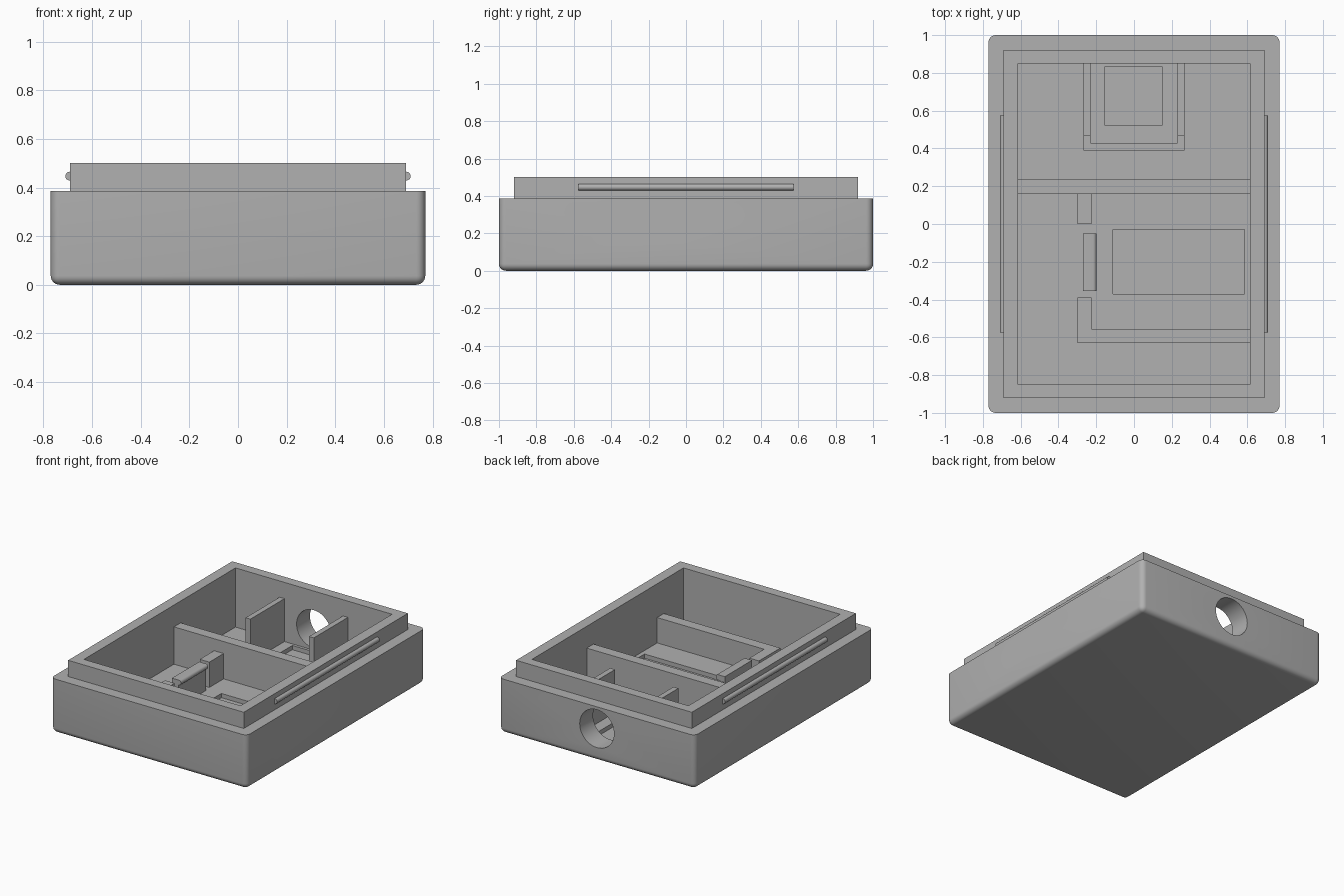
import bpy, bmesh, math
from mathutils import Matrix

if "Cube" in bpy.data.objects:
    bpy.data.objects.remove(bpy.data.objects["Cube"])

grey = bpy.data.materials.new("plain grey")
grey.diffuse_color = (0.44, 0.44, 0.44, 1)
grey.use_nodes = True
grey.node_tree.nodes["Principled BSDF"].inputs["Base Color"].default_value = grey.diffuse_color


def add_object(name, bm):
    bmesh.ops.recalc_face_normals(bm, faces=bm.faces)
    mesh = bpy.data.meshes.new(name)
    bm.to_mesh(mesh)
    bm.free()
    mesh.materials.append(grey)
    ob = bpy.data.objects.new(name, mesh)
    bpy.context.collection.objects.link(ob)
    return ob


def box_bm(x0, x1, y0, y1, z0, z1):
    bm = bmesh.new()
    bmesh.ops.create_cube(bm, size=1)
    for v in bm.verts:
        v.co = (x1 if v.co.x > 0 else x0,
                y1 if v.co.y > 0 else y0,
                z1 if v.co.z > 0 else z0)
    return bm


def box(name, *dims):
    return add_object(name, box_bm(*dims))


def prism(name, points, start, depth, matrix=Matrix()):
    """Extrude a closed 2D outline along local z, then place it."""
    bm = bmesh.new()
    face = bm.faces.new([bm.verts.new((a, b, start)) for a, b in points])
    out = bmesh.ops.extrude_face_region(bm, geom=[face])
    for v in out["geom"]:
        if isinstance(v, bmesh.types.BMVert):
            v.co.z += depth
    bm.transform(matrix)
    return add_object(name, bm)


def arc(cx, cy, r, a0, a1, n):
    return [(cx + r * math.cos(math.radians(a0 + (a1 - a0) * i / n)),
             cy + r * math.sin(math.radians(a0 + (a1 - a0) * i / n)))
            for i in range(n + 1)]


def activate(ob):
    bpy.ops.object.select_all(action='DESELECT')
    ob.select_set(True)
    bpy.context.view_layer.objects.active = ob


def combine(target, tool, operation):
    mod = target.modifiers.new("combine", 'BOOLEAN')
    mod.object, mod.operation, mod.solver = tool, operation, 'EXACT'
    activate(target)
    bpy.ops.object.modifier_apply(modifier=mod.name)
    bpy.data.objects.remove(tool)


def smooth(ob):
    activate(ob)
    bpy.ops.object.shade_smooth_by_angle(angle=math.radians(30))


# Local axes (a, b, extrude) mapped to the world
ALONG_X = Matrix(((0, 0, 1, 0), (1, 0, 0, 0), (0, 1, 0, 0), (0, 0, 0, 1)))
ALONG_Y = Matrix(((1, 0, 0, 0), (0, 0, 1, 0), (0, 1, 0, 0), (0, 0, 0, 1)))

FLOOR = 0.08
BASE = 0.07   # inner parts sink slightly into the floor

# Outer case with rounded corners and bottom rim
bm = box_bm(-0.77, 0.77, -1, 1, 0, 0.385)
edges = [e for e in bm.edges if min(v.co.z for v in e.verts) < 0.01]
bmesh.ops.bevel(bm, geom=edges, offset=0.037, segments=6, profile=0.5,
                affect='EDGES')
case = add_object("case", bm)

# Raised lip, cavity, two shallow floor pockets
combine(case, box("lip", -0.69, 0.69, -0.92, 0.92, 0.3, 0.5), 'UNION')
cuts = [("cavity", -0.615, 0.615, -0.85, 0.85, FLOOR, 0.6),
        ("wide_pocket", -0.11, 0.585, -0.37, -0.03, 0.05, 0.2),
        ("square_pocket", -0.155, 0.15, 0.525, 0.83, 0.05, 0.2)]
for cut in cuts:
    combine(case, box(*cut), 'DIFFERENCE')

# Side slot and round hole at the back
slot = arc(-0.12, 0.255, 0.1, -90, 90, 16) + arc(-0.31, 0.255, 0.1, 90, 270, 16)
combine(case, prism("slot", slot, 0.55, 0.4, ALONG_X), 'DIFFERENCE')
hole = arc(0, 0.23, 0.135, 0, 360, 40)[:-1]
combine(case, prism("hole", hole, 0.8, 0.4, ALONG_Y), 'DIFFERENCE')
smooth(case)

# Snap ridges on both sides of the lip
for side, name in ((1, "right_ridge"), (-1, "left_ridge")):
    outline = [(side * 0.68, 0.465)] + [
        (side * a, b) for a, b in arc(0.692, 0.447, 0.018, 90, -90, 10)
    ] + [(side * 0.68, 0.429)]
    smooth(prism(name, outline, -0.575, 1.15, ALONG_Y))

# Cross wall and the compartment stops
box("cross_wall", -0.62, 0.62, 0.16, 0.235, BASE, 0.345)
box("rear_stop", -0.30, -0.225, 0.0, 0.165, BASE, 0.26)
stop = [(-0.30, -0.63), (0.62, -0.63), (0.62, -0.555),
        (-0.225, -0.555), (-0.225, -0.39), (-0.30, -0.39)]
prism("corner_stop", stop, BASE, 0.26 - BASE)

# Spring clip with a rounded catch
clip = [(-0.27, BASE), (-0.27, 0.27), (-0.217, 0.27)] + \
    arc(-0.217, 0.252, 0.018, 90, -90, 10)[1:] + [(-0.217, BASE)]
smooth(prism("clip", clip, -0.355, 0.305, ALONG_Y))

# Rear bay: two tall side walls and a low front sill
for side, name in ((1, "right_bay_wall"), (-1, "left_bay_wall")):
    x0, x1 = sorted((side * 0.23, side * 0.268))
    box(name, x0, x1, 0.468, 0.86, BASE, 0.385)
sill = [(-0.268, 0.39), (0.268, 0.39), (0.268, 0.468), (0.23, 0.468),
        (0.23, 0.43), (-0.23, 0.43), (-0.23, 0.468), (-0.268, 0.468)]
prism("bay_sill", sill, BASE, 0.12 - BASE)
